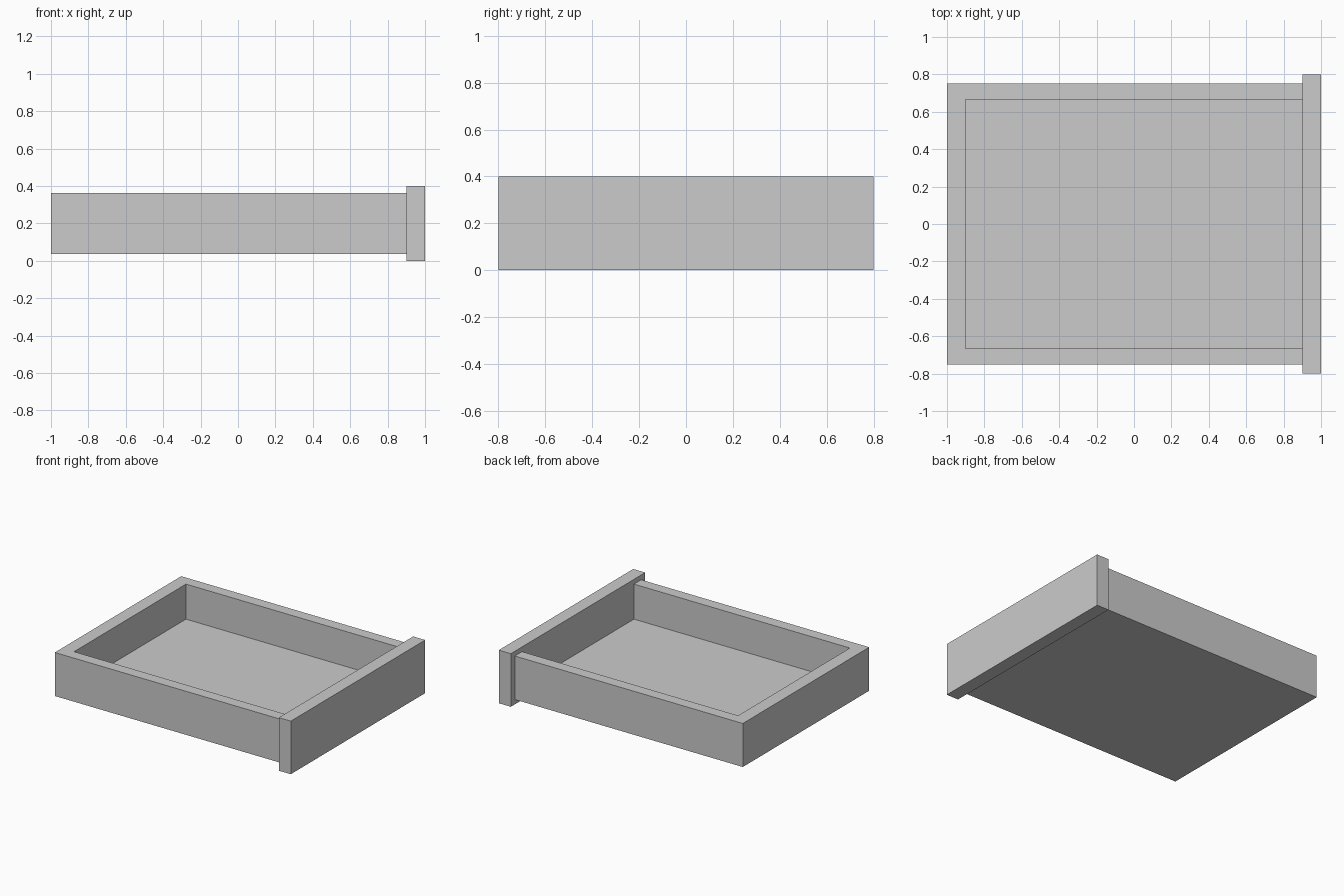
import bpy

if "Cube" in bpy.data.objects:
    bpy.data.objects.remove(bpy.data.objects["Cube"])


def box(name, x, y, z):
    """Axis-aligned box from (min, max) ranges."""
    bpy.ops.mesh.primitive_cube_add(size=1)
    ob = bpy.context.object
    ob.name = ob.data.name = name
    ob.location = [(a + b) / 2 for a, b in (x, y, z)]
    ob.scale = [b - a for a, b in (x, y, z)]
    bpy.ops.object.transform_apply(location=True, rotation=True, scale=True)
    return ob


# Overhanging front panel
box("drawer_front", (0.9, 1.0), (-0.8, 0.8), (0.0, 0.4))

# Tray: solid block hollowed out, open towards the front panel
tray = box("drawer_tray", (-1.0, 0.9), (-0.752, 0.752), (0.036, 0.364))
cutter = box("tray_hollow", (-0.9, 1.2), (-0.666, 0.666), (0.1, 0.7))
cutter.hide_render = True

mod = tray.modifiers.new("hollow", 'BOOLEAN')
mod.operation = 'DIFFERENCE'
mod.solver = 'EXACT'
mod.object = cutter
bpy.context.view_layer.objects.active = tray
bpy.ops.object.modifier_apply(modifier=mod.name)
bpy.data.objects.remove(cutter)
